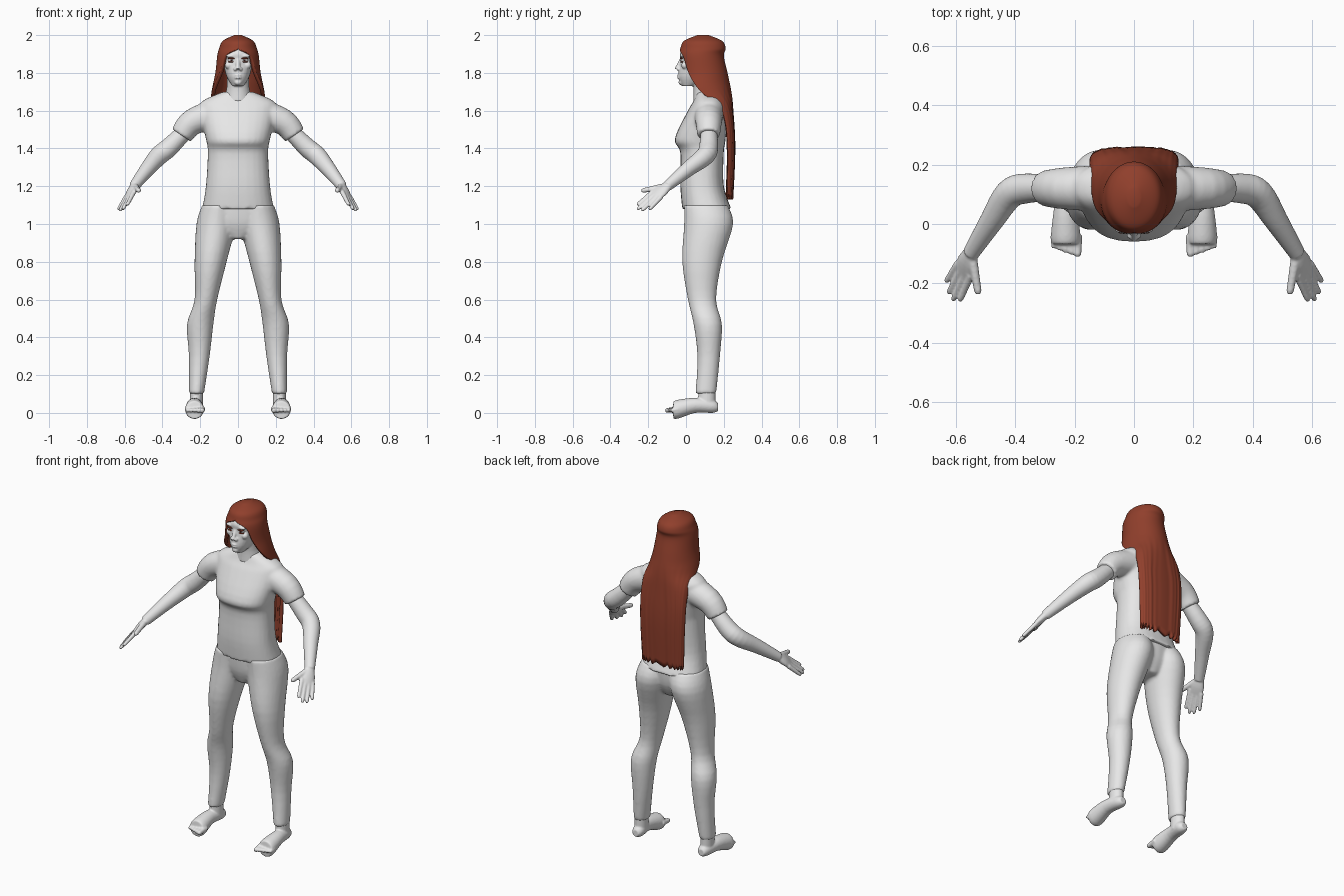
import bpy
import bmesh
import math
from mathutils import Vector, Matrix

cube = bpy.data.objects.get("Cube")
if cube:
    bpy.data.objects.remove(cube, do_unlink=True)

UP = Vector((0, 0, 1))
FLAT = (Vector((1, 0, 0)), Vector((0, 1, 0)))     # rings lying level
FACING = (Vector((1, 0, 0)), UP)                  # rings facing front
SIDES = {"left": 1, "right": -1}


def material(name, colour):
    mat = bpy.data.materials.new(name)
    mat.use_nodes = True
    mat.diffuse_color = (*colour, 1)
    shader = mat.node_tree.nodes["Principled BSDF"]
    shader.inputs["Base Color"].default_value = (*colour, 1)
    return mat


GREY = material("pale_grey", (0.8, 0.8, 0.8))
RED = material("auburn_hair", (0.28, 0.05, 0.025))
DARK = material("dark_iris", (0.04, 0.01, 0.01))


def spline(rows, step):
    """Smooth rows of numbers by a curve passing through each of them."""
    padded = [rows[0], *rows, rows[-1]]
    result = []
    for before, start, end, after in zip(padded, padded[1:], padded[2:], padded[3:]):
        for k in range(step):
            t = k / step
            result.append([q + t / 2 * (r - p + t * (2 * p - 5 * q + 4 * r - s + t * (3 * (q - r) + s - p)))
                           for p, q, r, s in zip(before, start, end, after)])
    return result + [list(rows[-1])]


def signed_power(value, exponent):
    return math.copysign(abs(value) ** exponent, value)


def loft(bm, rows, axes=None, side=1, squareness=1.0, count=28):
    """Closed skin over rows of (x, y, z, half width, half depth); one radius makes it round."""
    rows = spline(rows, 4)
    centres = [Vector(row[:3]) for row in rows]
    rings = []
    for i, (centre, row) in enumerate(zip(centres, rows)):
        if axes:
            u, v = axes
        else:
            tangent = centres[min(i + 1, len(rows) - 1)] - centres[max(i - 1, 0)]
            u = tangent.cross(UP).normalized()
            v = u.cross(tangent).normalized()
        ring = []
        for k in range(count):
            angle = math.tau * k / count
            co = centre + u * row[3] * signed_power(math.cos(angle), squareness)
            co += v * row[-1] * signed_power(math.sin(angle), squareness)
            ring.append(bm.verts.new((co.x * side, co.y, co.z)))
        rings.append(ring)
    for upper, lower in zip(rings, rings[1:]):
        for k in range(count):
            n = (k + 1) % count
            bm.faces.new((upper[k], upper[n], lower[n], lower[k]))
    bm.faces.new(rings[0])
    bm.faces.new(rings[-1])


def spans(rows):
    """Turn (z, inner x, outer x, front y, back y) into loft rows."""
    return [((inner + outer) / 2, (front + back) / 2, z, (outer - inner) / 2, (back - front) / 2)
            for z, inner, outer, front, back in rows]


def centred(rows):
    """Turn (z, half width, front y, back y) into loft rows on the middle line."""
    return spans([(z, -half, half, front, back) for z, half, front, back in rows])


def digit(bm, base, tip, radius, side):
    """Finger or toe: a tapering tube with a rounded end."""
    stations = [(0, 1.2), (.6, 1), (.9, .9), (1, .5)]
    loft(bm, [(*base.lerp(tip, f), radius * size) for f, size in stations], side=side, count=12)


def blob(bm, centre, radii):
    place = Matrix.Translation(centre) @ Matrix.Diagonal((*radii, 1))
    bmesh.ops.create_uvsphere(bm, u_segments=20, v_segments=12, radius=1, matrix=place)


def part(name, bm, mat):
    bmesh.ops.recalc_face_normals(bm, faces=bm.faces)
    mesh = bpy.data.meshes.new(name)
    bm.to_mesh(mesh)
    bm.free()
    mesh.shade_smooth()
    mesh.materials.append(mat)
    ob = bpy.data.objects.new(name, mesh)
    bpy.context.scene.collection.objects.link(ob)
    return ob


def fused_part(name, bm, voxel, rounds):
    """Fuse overlapping volumes into one soft skin."""
    ob = part(name, bm, GREY)
    remesh = ob.modifiers.new("fuse", 'REMESH')
    remesh.mode = 'VOXEL'
    remesh.voxel_size = voxel
    remesh.use_smooth_shade = True
    soften = ob.modifiers.new("soften", 'SMOOTH')
    soften.factor = 0.5
    soften.iterations = rounds


# Shirt: torso and two short sleeves
bm = bmesh.new()
loft(bm, centred([(1.08, .19, -.02, .24), (1.2, .17, -.03, .2), (1.38, .16, -.03, .2), (1.45, .17, -.06, .21),
                  (1.6, .2, .01, .22), (1.65, .19, .04, .2), (1.7, .08, .06, .17)]), FLAT, squareness=.85)
for side in SIDES.values():
    loft(bm, [(.1, .12, 1.59, .08), (.24, .12, 1.54, .07), (.3, .12, 1.47, .06)], side=side)
fused_part("shirt", bm, .009, 5)

# Trousers: pelvis and two legs
bm = bmesh.new()
loft(bm, centred([(.92, .05, .03, .17), (1, .19, 0, .21), (1.1, .18, -.01, .22)]), FLAT)
for side in SIDES.values():
    loft(bm, spans([(.1, .18, .26, .05, .16), (.3, .15, .26, .06, .18), (.47, .13, .27, .04, .19),
                    (.6, .11, .23, .01, .16), (.8, .06, .23, -.02, .19), (1, .01, .22, -.01, .25),
                    (1.1, .01, .19, -.01, .22)]), FLAT, side)
fused_part("trousers", bm, .009, 5)

# Hand directions: wrist to fingertips, and little finger to thumb
WRIST = Vector((.55, -.1, 1.2))
ALONG = Vector((.3, -.75, -.6)).normalized()
ACROSS = Vector((-.65, -.6, .45)).normalized()
PALM = (ACROSS, ALONG.cross(ACROSS).normalized())


def in_hand(along, across):
    return WRIST + ALONG * along + ACROSS * across


for word, side in SIDES.items():
    # Arm with palm, four fingers and thumb
    bm = bmesh.new()
    loft(bm, [(.25, .12, 1.52, .04), (.36, .12, 1.41, .05), (.42, .1, 1.36, .05),
              (.48, .01, 1.29, .04), (*WRIST, .028)], side=side)
    loft(bm, [(*in_hand(along, 0), width, depth) for along, width, depth in
              ((-.02, .02, .02), (.04, .04, .02), (.1, .04, .01))], PALM, side)
    for i, length in enumerate((.19, .21, .2, .17)):
        digit(bm, in_hand(.07, .033 - .022 * i), in_hand(length, .03 - .027 * i), .011, side)
    digit(bm, in_hand(.02, .02), in_hand(.11, .09), .014, side)
    fused_part(word + "_arm", bm, .005, 3)

    # Foot with five toes
    bm = bmesh.new()
    loft(bm, [(.22, .11, .14, .035, .045), (.22, .11, .03, .035, .045)], FLAT, side)
    loft(bm, [(.22, .17, .03, .02), (.22, .14, .035, .035), (.23, .05, .04, .04),
              (.23, -.04, .02, .05, .02), (.23, -.07, .015, .045, .01)], FACING, side)
    for i in range(5):
        x = .19 + .02 * i
        digit(bm, Vector((x, -.04, .02)), Vector((x, .007 * i - .11, .012)), .014 - .001 * i, side)
    fused_part(word + "_foot", bm, .005, 3)

# Head with neck, nose, lips, chin, brow and cheeks
bm = bmesh.new()
loft(bm, centred([(1.73, .03, -.02, .04), (1.78, .06, -.04, .14), (1.86, .08, -.03, .18),
                  (1.91, .08, -.03, .19), (1.97, .05, .02, .15)]), FLAT, squareness=.9)
loft(bm, [(0, .12, 1.65, .08), (0, .1, 1.72, .06), (0, .09, 1.8, .06)], FLAT)
loft(bm, [(0, -.02, 1.88, .01), (0, -.05, 1.82, .012)], FLAT)
for z in (1.774, 1.787):
    blob(bm, (0, -.035, z), (.02, .012, .006))
blob(bm, (0, -.025, 1.75), (.02, .015, .015))
for side in SIDES.values():
    blob(bm, (.014 * side, -.04, 1.82), (.01, .01, .01))
    blob(bm, (.035 * side, -.02, 1.89), (.03, .012, .01))
    blob(bm, (.05 * side, -.005, 1.84), (.02, .02, .02))
fused_part("head", bm, .0045, 3)

# Eyes with iris and coloured lids
for word, side in SIDES.items():
    for name, mat, y, z, radii in (("eye", GREY, -.01, 1.867, (.018, .017, .01)),
                                   ("iris", DARK, -.024, 1.867, (.006, .005, .005)),
                                   ("upper_lid", RED, -.025, 1.877, (.021, .008, .004)),
                                   ("lower_lid", RED, -.02, 1.858, (.018, .01, .003))):
        bm = bmesh.new()
        blob(bm, (.035 * side, y, z), radii)
        part(word + "_" + name, bm, mat)

# Long hair: rows of (z, centre y, half width, half depth, opening angle)
rows = spline([(2, .09, .02, .03, math.pi), (1.97, .09, .08, .1, math.pi), (1.93, .09, .1, .12, math.pi),
               (1.89, .08, .11, .12, 2.5), (1.8, .09, .12, .13, 2.2), (1.7, .1, .14, .14, 1.7),
               (1.6, .18, .15, .07, 1.5), (1.4, .2, .15, .06, 1.4), (1.14, .2, .14, .05, 1.4)], 6)
COLUMNS = 96
bm = bmesh.new()
grid = []
for z, middle, width, depth, opening in rows:
    opening = min(opening, math.pi)
    fade = min(max((1.75 - z) / .25, 0), 1)      # lower hair is flatter and stranded
    boxy = 1 - .4 * fade
    line = []
    for k in range(COLUMNS + 1):
        f = 2 * k / COLUMNS - 1
        strand = 1 + fade * .015 * (math.sin(23 * f) + math.sin(41 * f + 1))
        tatter = .01 * math.sin(37 * f) * max(0, 1.3 - z) * 6
        line.append(bm.verts.new((width * signed_power(math.sin(f * opening), boxy),
                                  middle + depth * strand * signed_power(math.cos(f * opening), boxy),
                                  z + tatter)))
    grid.append(line)
for upper, lower in zip(grid, grid[1:]):
    for k in range(COLUMNS):
        bm.faces.new((upper[k], upper[k + 1], lower[k + 1], lower[k]))
bm.faces.new(grid[0][-2::-1])
bmesh.ops.remove_doubles(bm, verts=bm.verts, dist=.0002)
hair = part("long_hair", bm, RED)
thickness = hair.modifiers.new("thickness", 'SOLIDIFY')
thickness.thickness = .02
thickness.offset = -1
